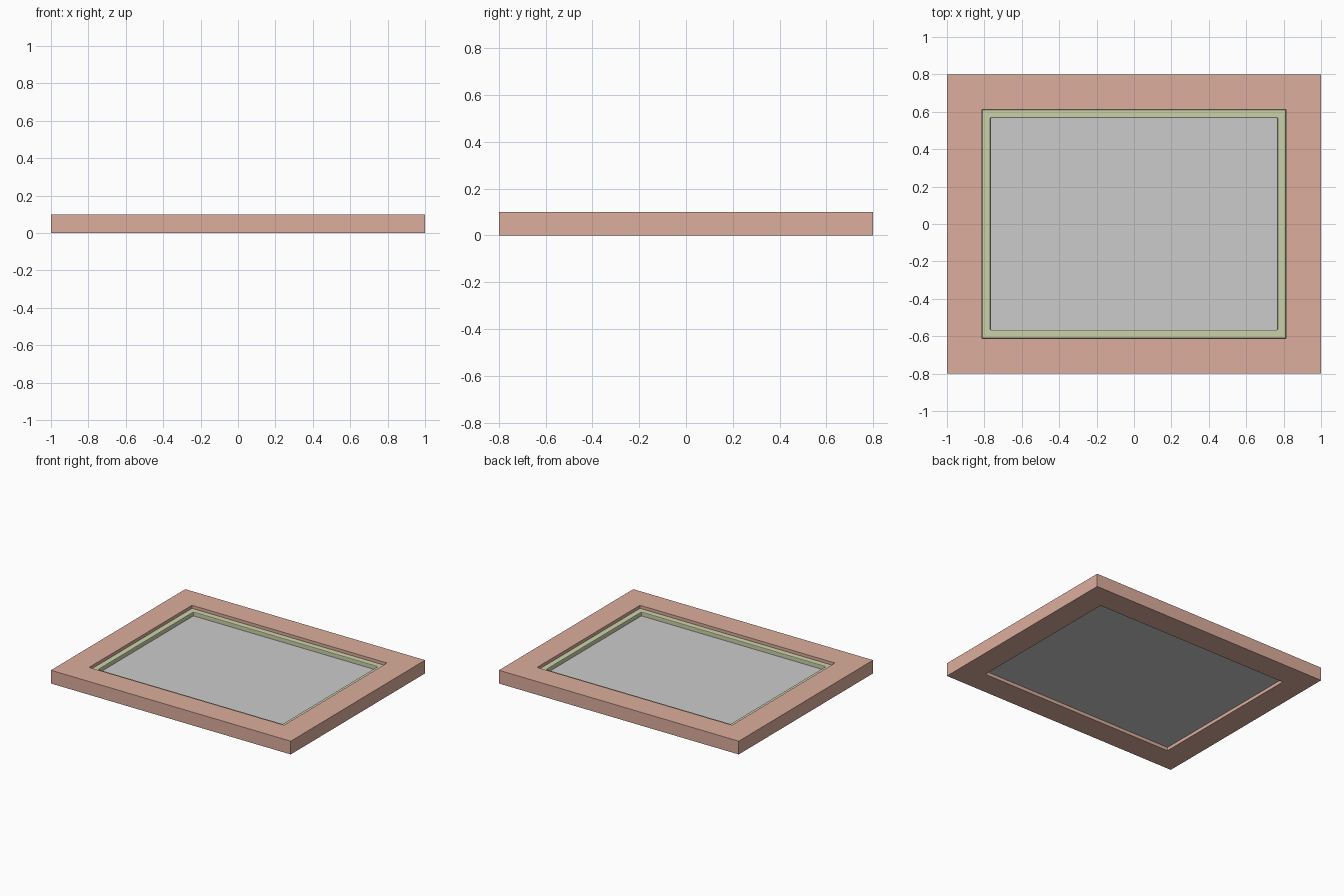
import bpy, bmesh

if "Cube" in bpy.data.objects:
    bpy.data.objects.remove(bpy.data.objects["Cube"])

def material(name, rgb):
    m = bpy.data.materials.new(name)
    m.diffuse_color = (*rgb, 1)
    m.use_nodes = True
    m.node_tree.nodes["Principled BSDF"].inputs["Base Color"].default_value = m.diffuse_color
    return m

def finish(name, bm, mat=None, bevel=0):
    bmesh.ops.recalc_face_normals(bm, faces=bm.faces)
    me = bpy.data.meshes.new(name)
    bm.to_mesh(me)
    bm.free()
    ob = bpy.data.objects.new(name, me)
    bpy.context.collection.objects.link(ob)
    if mat:
        me.materials.append(mat)
    if bevel:
        mod = ob.modifiers.new("bevel", 'BEVEL')
        mod.width, mod.segments = bevel, 2
    return ob

def ring(name, outer, inner, z0, z1, mat, bevel=0):
    """Rectangular border swept from a four-point cross-section."""
    bm = bmesh.new()
    section = [(outer, z0), (outer, z1), (inner, z1), (inner, z0)]
    loops = [[bm.verts.new((sx * h[0], sy * h[1], z)) for h, z in section]
             for sx, sy in ((-1, -1), (1, -1), (1, 1), (-1, 1))]
    for i in range(4):
        a, b = loops[i], loops[(i + 1) % 4]
        for j in range(4):
            k = (j + 1) % 4
            bm.faces.new((a[j], b[j], b[k], a[k]))
    return finish(name, bm, mat, bevel)

def slab(name, half, z0, z1):
    bm = bmesh.new()
    bmesh.ops.create_cube(bm, size=1)
    bmesh.ops.scale(bm, vec=(half[0] * 2, half[1] * 2, z1 - z0), verts=bm.verts)
    bmesh.ops.translate(bm, vec=(0, 0, (z0 + z1) / 2), verts=bm.verts)
    return finish(name, bm)

# Outer border
ring("outer_frame", (1, 0.8), (0.813, 0.613), 0, 0.1,
     material("frame_pink", (0.72, 0.42, 0.34)))
# Recessed inner border
ring("inner_trim", (0.812, 0.612), (0.768, 0.566), 0.045, 0.08,
     material("trim_green", (0.6, 0.65, 0.4)), 0.005)
# Flat panel behind the trim
slab("back_panel", (0.813, 0.613), 0.025, 0.05)
